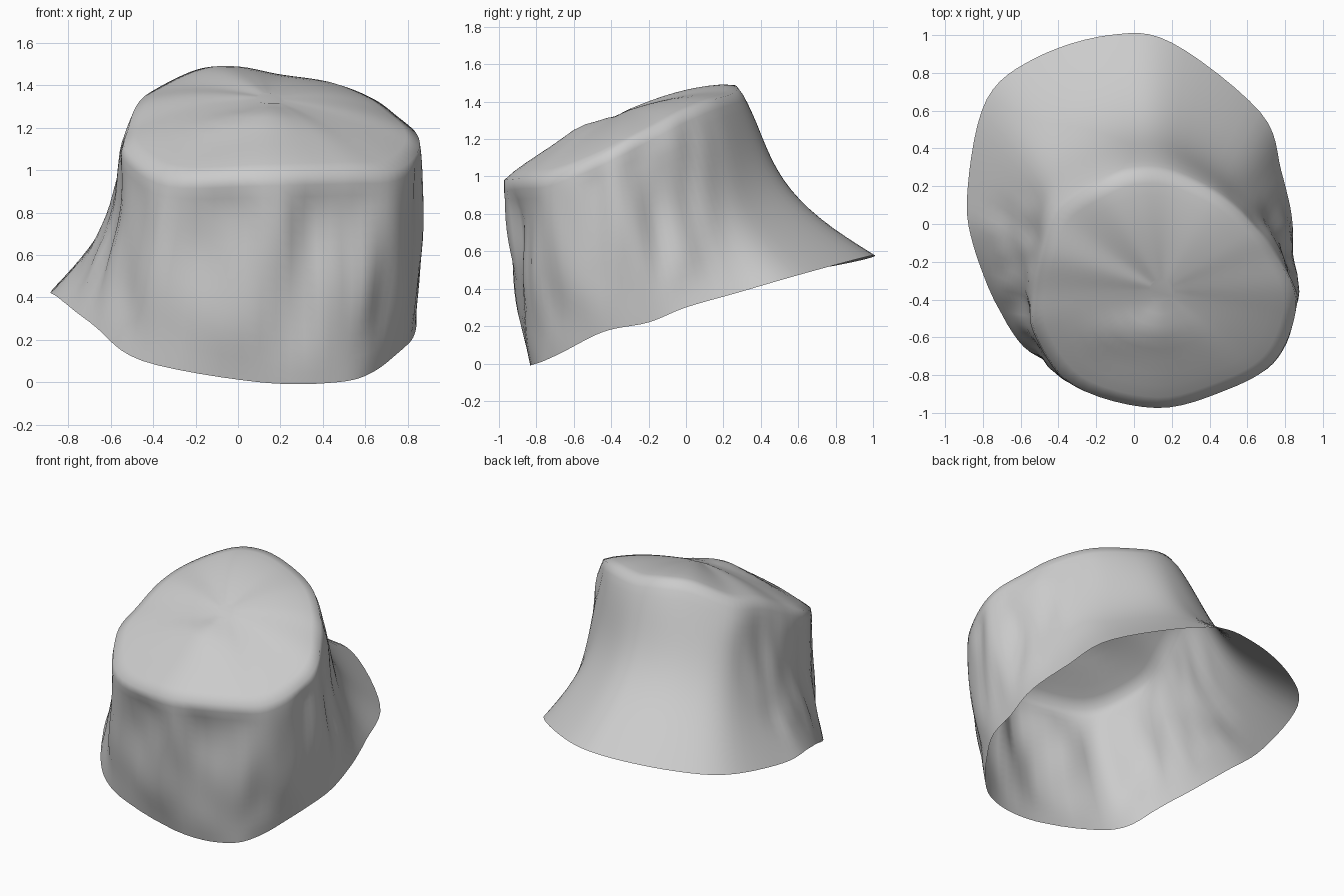
import bpy
import bmesh
import math
from mathutils import Vector, noise

cube = bpy.data.objects.get("Cube")
if cube:
    bpy.data.objects.remove(cube, do_unlink=True)

# Stations round the hat: crown edge xyz, brim edge xyz, inward sag of the wall
STATIONS = [
    (.12, -.98, .98, .1, -.83, 0, -.02),
    (.5, -.88, .99, .47, -.8, 0, -.02),
    (.74, -.74, 1, .64, -.68, .05, -.02),
    (.85, -.52, 1.08, .79, -.44, .17, -.02),
    (.85, -.34, 1.17, .83, -.2, .22, -.02),
    (.75, -.17, 1.26, .84, 0, .3, .01),
    (.64, -.02, 1.34, .78, .28, .38, .06),
    (.46, .14, 1.41, .67, .59, .47, .13),
    (.2, .26, 1.45, .2, .96, .57, .16),
    (-.01, .27, 1.49, -.13, 1, .57, .16),
    (-.19, .2, 1.48, -.52, .88, .54, .14),
    (-.4, .06, 1.38, -.78, .66, .5, .12),
    (-.48, -.15, 1.31, -.88, .2, .43, .11),
    (-.52, -.35, 1.2, -.85, -.12, .4, .08),
    (-.53, -.57, 1.09, -.67, -.53, .26, .03),
    (-.32, -.86, .97, -.45, -.73, .1, 0),
]
# Main cloth folds: centre xyz and outward push
FOLDS = [
    (0, -.92, .8, -.05), (.2, -.96, .75, .02), (.35, -.93, .72, -.05),
    (.24, -.9, .42, -.03), (-.22, -.9, .6, -.04), (.87, -.18, .85, -.04),
    (.52, -.85, .8, -.02), (-.57, -.5, .85, -.03),
]
SUBDIV = 6
CAP_ROWS = 10
WALL_ROWS = 18
CROWN_CENTRE = Vector((.15, -.35, 1.24))


def smooth_loop(points, steps):
    """Closed Catmull-Rom interpolation of rows of numbers."""
    n, out = len(points), []
    for i in range(n):
        quad = [points[(i + k) % n] for k in (-1, 0, 1, 2)]
        for s in range(steps):
            t = s / steps
            out.append([b + .5 * t * (c - a + t * (2*a - 5*b + 4*c - d + t * (3*(b - c) + d - a)))
                        for a, b, c, d in zip(*quad)])
    return out


def smoothstep(low, high, value):
    t = min(max((value - low) / (high - low), 0), 1)
    return t * t * (3 - 2 * t)


def cap_point(edge, s):
    """Domed crown with a soft ridge toward the front."""
    p = CROWN_CENTRE.lerp(edge, s)
    p.z += .1 * (1 - s ** 2.5)
    ridge = ((p.x - .02) / .25) ** 2 + ((p.y + .57) / .1) ** 2
    p.z += .03 * math.exp(-ridge)
    return p


def wall_point(edge, rim, sag, t):
    """Flaring wall, with upright cloth folds at the front and sides."""
    p = edge.lerp(rim, t)
    out = Vector((p.x - .1, p.y + .2, 0)).normalized()
    p -= out * sag * math.sin(math.pi * t ** 1.4)
    push = .03 * noise.noise(Vector((p.x * 7, p.y * 7, p.z * 2)))
    for x, y, z, amount in FOLDS:
        gap = p - Vector((x, y, z))
        gap.z *= .45
        push += amount * math.exp(-(gap.length / .1) ** 2)
    mask = smoothstep(.3, -.1, p.y) * smoothstep(0, .15, t) * smoothstep(1.1, .7, t)
    return p + out * push * mask


# Hat shell: one open surface from crown centre to brim edge
loop = smooth_loop(STATIONS, SUBDIV)
count = len(loop)
bm = bmesh.new()
rows = []
for r in range(1, CAP_ROWS + 1):
    rows.append([bm.verts.new(cap_point(Vector(q[:3]), r / CAP_ROWS)) for q in loop])
for r in range(1, WALL_ROWS + 1):
    rows.append([bm.verts.new(wall_point(Vector(q[:3]), Vector(q[3:6]), q[6], r / WALL_ROWS))
                 for q in loop])
for upper, lower in zip(rows, rows[1:]):
    for i in range(count):
        j = (i + 1) % count
        bm.faces.new((upper[i], lower[i], lower[j], upper[j]))
bm.faces.new(rows[0])

# Soften the crown edge
bmesh.ops.smooth_vert(bm, verts=rows[CAP_ROWS - 1], factor=.3,
                      use_axis_x=True, use_axis_y=True, use_axis_z=True)

mesh = bpy.data.meshes.new("bucket_hat")
bm.to_mesh(mesh)
bm.free()
hat = bpy.data.objects.new("bucket_hat", mesh)
bpy.context.collection.objects.link(hat)

# Plain grey cloth
cloth = bpy.data.materials.new("grey_cloth")
cloth.use_nodes = True
colour = (.6, .6, .6, 1)
cloth.diffuse_color = colour
cloth.node_tree.nodes["Principled BSDF"].inputs["Base Color"].default_value = colour
mesh.materials.append(cloth)
mesh.shade_smooth()
